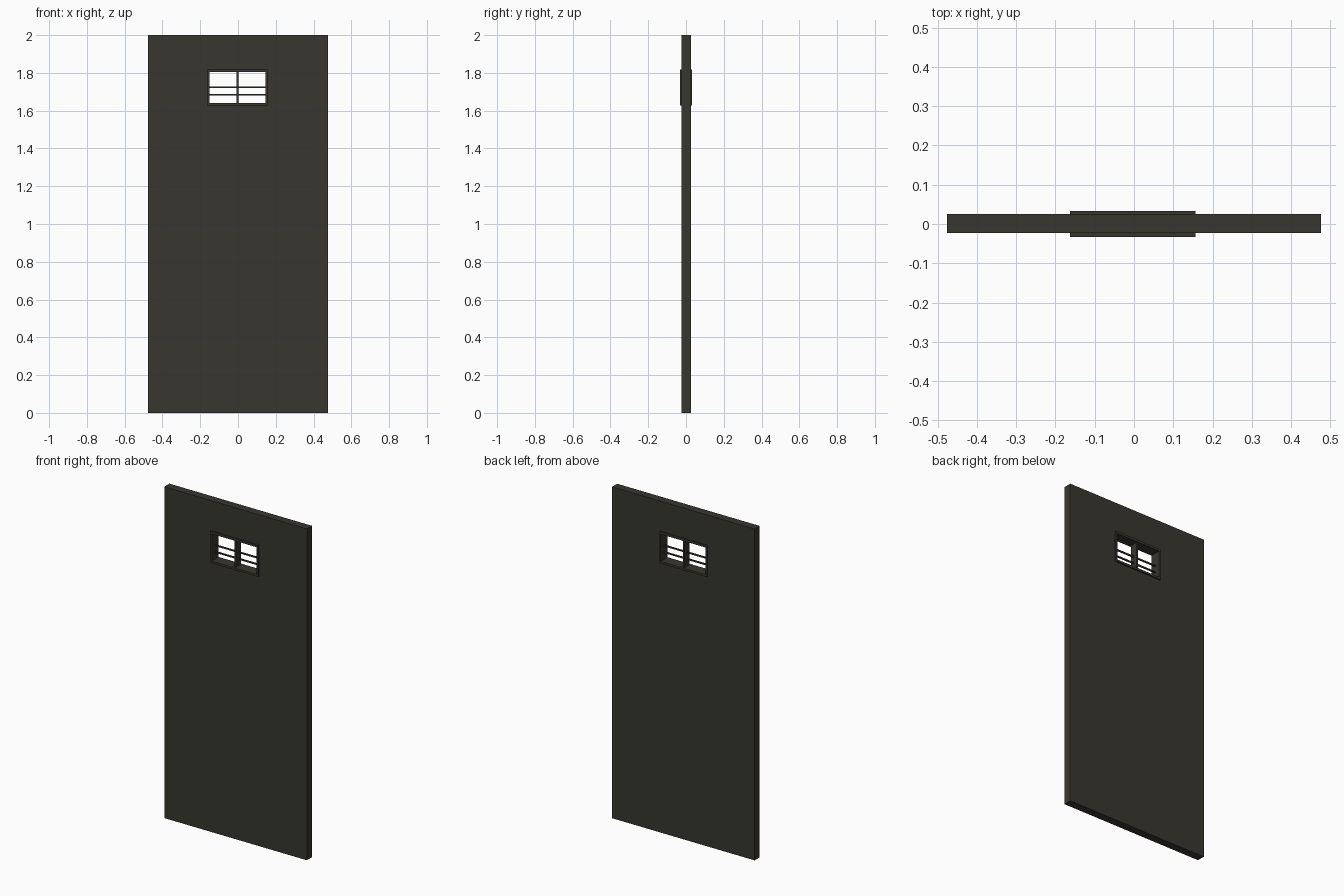
import bpy, bmesh

if "Cube" in bpy.data.objects:
    bpy.data.objects.remove(bpy.data.objects["Cube"])

# Single flat colour for the whole door
paint = bpy.data.materials.new("dark olive paint")
paint.diffuse_color = (0.039, 0.037, 0.028, 1)
paint.use_nodes = True
paint.node_tree.nodes["Principled BSDF"].inputs["Base Color"].default_value = paint.diffuse_color


def finish(name, bm):
    bmesh.ops.recalc_face_normals(bm, faces=bm.faces)
    me = bpy.data.meshes.new(name)
    bm.to_mesh(me)
    bm.free()
    me.materials.append(paint)
    ob = bpy.data.objects.new(name, me)
    bpy.context.collection.objects.link(ob)


def corners(bm, rect, y):
    x0, x1, z0, z1 = rect
    return [bm.verts.new((x, y, z)) for x, z in ((x0, z0), (x1, z0), (x1, z1), (x0, z1))]


def ring(name, outer, inner, y0, y1):
    """Rectangular slab with a rectangular through-hole."""
    bm = bmesh.new()
    loops = [corners(bm, outer, y0), corners(bm, outer, y1),
             corners(bm, inner, y1), corners(bm, inner, y0)]
    for k in range(4):
        a, b = loops[k], loops[(k + 1) % 4]
        for i in range(4):
            j = (i + 1) % 4
            bm.faces.new((a[i], a[j], b[j], b[i]))
    finish(name, bm)


def box(name, rect, y0, y1):
    bm = bmesh.new()
    a, b = corners(bm, rect, y0), corners(bm, rect, y1)
    bm.faces.new(a)
    bm.faces.new(b[::-1])
    for i in range(4):
        j = (i + 1) % 4
        bm.faces.new((a[i], a[j], b[j], b[i]))
    finish(name, bm)


# Door slab with window hole
ring("door_panel", (-0.476, 0.476, 0, 2), (-0.157, 0.151, 1.632, 1.812), -0.0235, 0.0255)

# Window frame, standing proud on both faces
ring("window_frame", (-0.163, 0.156, 1.628, 1.819), (-0.152, 0.146, 1.641, 1.805), -0.033, 0.033)

# Deep central mullion and two thin cross bars
box("window_mullion", (-0.008, 0.002, 1.635, 1.81), -0.022, 0.024)
for i, z in enumerate((1.685, 1.725)):
    box(f"window_bar_{i + 1}", (-0.155, 0.149, z - 0.004, z + 0.004), -0.004, 0.004)
